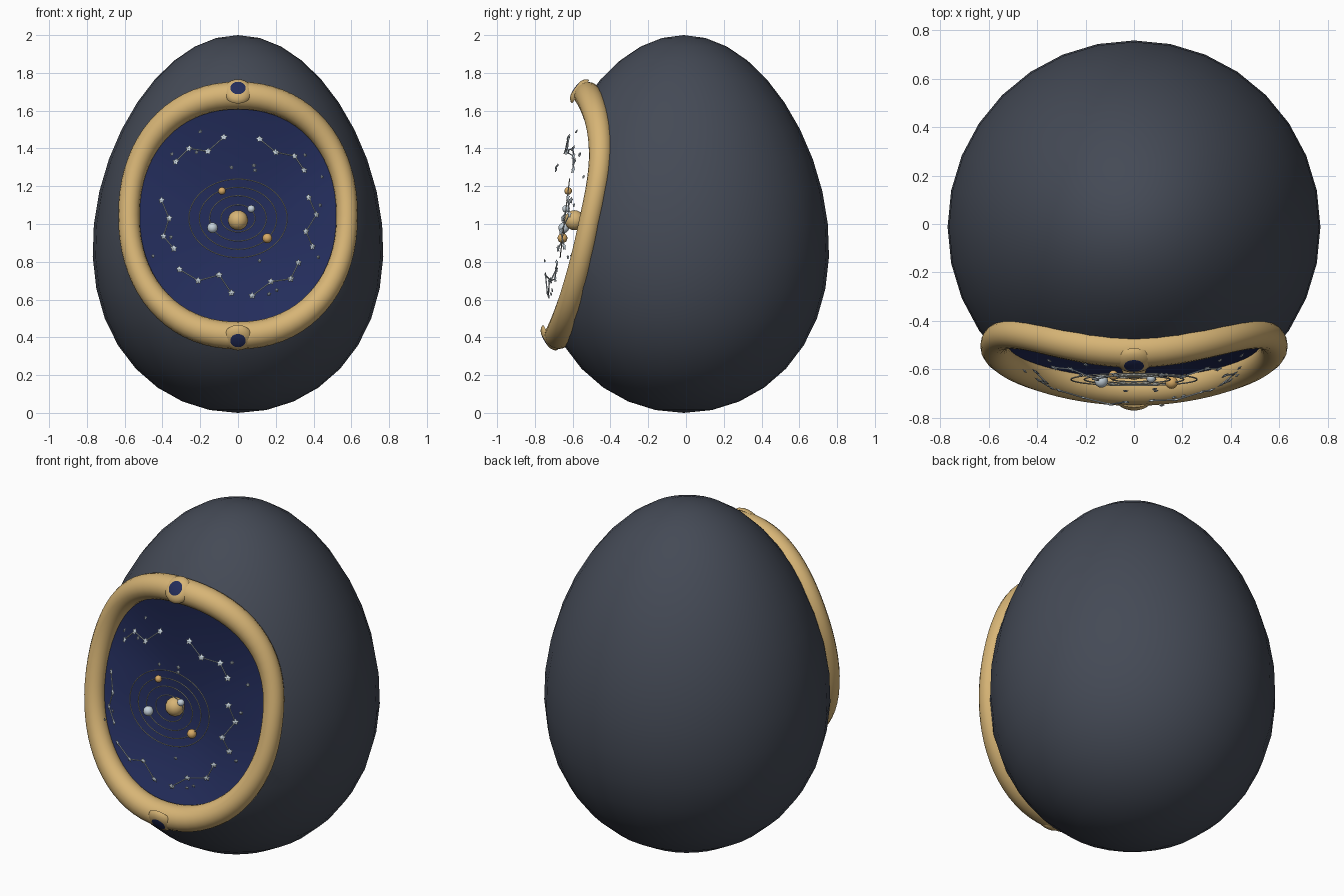
import bpy, bmesh, math
from mathutils import Vector, Matrix

if "Cube" in bpy.data.objects:
    bpy.data.objects.remove(bpy.data.objects["Cube"])

CY = -0.012                      # depth of the egg axis
OPEN_Z, OPEN_A, OPEN_B = 1.045, 0.577, 0.635   # window centre and half sizes


def mat(name, rgb):
    m = bpy.data.materials.new(name)
    m.diffuse_color = (*rgb, 1)
    m.use_nodes = True
    m.node_tree.nodes["Principled BSDF"].inputs["Base Color"].default_value = m.diffuse_color
    return m


CHARCOAL = mat("charcoal shell", (0.058, 0.068, 0.092))
GOLD = mat("warm gold", (0.68, 0.46, 0.18))
NAVY = mat("night blue", (0.017, 0.026, 0.105))
SILVER = mat("pale silver", (0.56, 0.64, 0.70))
AMBER = mat("amber planet", (0.68, 0.40, 0.13))
ORBIT = mat("orbit grey", (0.55, 0.56, 0.50))


def finish(name, bm, mats, angle=40):
    bmesh.ops.recalc_face_normals(bm, faces=bm.faces)
    me = bpy.data.meshes.new(name)
    bm.to_mesh(me)
    bm.free()
    ob = bpy.data.objects.new(name, me)
    bpy.context.collection.objects.link(ob)
    for m in mats:
        me.materials.append(m)
    smooth(ob, angle)
    return ob


def smooth(ob, angle):
    bpy.ops.object.select_all(action='DESELECT')
    ob.select_set(True)
    bpy.context.view_layer.objects.active = ob
    bpy.ops.object.shade_smooth_by_angle(angle=math.radians(angle))


def egg_r(z):
    c = max(-1, min(1, z - 1))
    return 0.763 * math.sqrt(1 - c * c) * (1 - 0.135 * c)


def on_egg(x, z, k=1.0):
    r = egg_r(z) * k
    return Vector((x, CY - math.sqrt(max(0, r * r - x * x)), z))


def loop_point(t, k=1.0):
    """Point (x, z) on the rounded oval window outline."""
    c, s = math.cos(t), math.sin(t)
    p = 2 / 2.15
    return (math.copysign(abs(c) ** p, c) * OPEN_A * k,
            OPEN_Z + math.copysign(abs(s) ** p, s) * OPEN_B * k)


def bridge(bm, a, b, closed=True):
    n = len(a)
    for i in range(n if closed else n - 1):
        j = (i + 1) % n
        bm.faces.new((a[i], a[j], b[j], b[i]))


def fan(bm, ring, tip):
    for i in range(len(ring)):
        bm.faces.new((ring[i], ring[(i + 1) % len(ring)], tip))


def sweep(bm, pts, radii, sides):
    """Closed tube through a loop of points."""
    n, rings = len(pts), []
    for i, p in enumerate(pts):
        d = (pts[(i + 1) % n] - pts[i - 1]).normalized()
        u = Vector((0, -1, 0))
        u = (u - d * u.dot(d)).normalized()
        v = d.cross(u)
        rings.append([bm.verts.new(p + radii[i] * (u * math.cos(a) + v * math.sin(a)))
                      for a in (2 * math.pi * k / sides for k in range(sides))])
    for i in range(n):
        bridge(bm, rings[i], rings[(i + 1) % n])


# Egg shell, turned from its profile
bm = bmesh.new()
rings = []
for i in range(1, 18):
    z = 1 - math.cos(math.pi * i / 18)
    rings.append([bm.verts.new((egg_r(z) * math.cos(a), CY + egg_r(z) * math.sin(a), z))
                  for a in (2 * math.pi * k / 32 for k in range(32))])
for a, b in zip(rings, rings[1:]):
    bridge(bm, a, b)
fan(bm, rings[0], bm.verts.new((0, CY, 0)))
fan(bm, rings[-1], bm.verts.new((0, CY, 2)))
shell = finish("egg_shell", bm, [CHARCOAL])

# Window cut through the front of the shell
N = 72
angles = [2 * math.pi * i / N for i in range(N)]
bm = bmesh.new()
ends = []
for y in (-1.2, -0.3):
    ends.append([bm.verts.new((x, y, z)) for x, z in (loop_point(t) for t in angles)])
    bm.faces.new(ends[-1])
bridge(bm, *ends)
cutter = finish("window_cutter", bm, [CHARCOAL])
cutter.hide_render = True
mod = shell.modifiers.new("window", 'BOOLEAN')
mod.operation, mod.solver, mod.object = 'DIFFERENCE', 'EXACT', cutter
bpy.context.view_layer.objects.active = shell
bpy.ops.object.modifier_apply(modifier=mod.name)
bpy.data.objects.remove(cutter)
smooth(shell, 40)

# Gold frame following the shell around the window
path = [on_egg(*loop_point(t)) for t in angles]
bm = bmesh.new()
sweep(bm, path, [0.057 + 0.016 * math.sin(t) ** 2 for t in angles], 16)
finish("window_frame", bm, [GOLD], 60)

# Night-sky dish behind the window
bm = bmesh.new()
mid = Vector((0, -0.45, OPEN_Z))
rings = []
for k in range(1, 9):
    s = k / 8
    rings.append([bm.verts.new((p.x * s, mid.y + (p.y - mid.y) * s * s,
                                mid.z + (p.z - mid.z) * s)) for p in path])
for a, b in zip(rings, rings[1:]):
    bridge(bm, a, b)
fan(bm, rings[0], bm.verts.new(mid))
dish = finish("sky_dish", bm, [NAVY], 60)
if sum((p.normal.y for p in dish.data.polygons)) > 0:
    dish.data.flip_normals()


# Domed studs with a blue stone at the top and bottom of the frame
def stud(name, centre, axis):
    bm = bmesh.new()
    rot = Vector(axis).to_track_quat('Z', 'Y').to_matrix().to_4x4()
    prof = [(0.077, 0), (0.074, 0.011), (0.066, 0.021), (0.054, 0.029), (0.041, 0.034),
            (0.022, 0.037)]
    under = [(0.05, 0.010), (0.025, 0.015)]
    rings = [[bm.verts.new((r * math.cos(a), r * math.sin(a), h))
              for a in (2 * math.pi * k / 24 for k in range(24))]
             for r, h in under[::-1] + prof]
    for a, b in zip(rings, rings[1:]):
        bridge(bm, a, b)
    fan(bm, rings[0], bm.verts.new((0, 0, 0.016)))
    fan(bm, rings[-1], bm.verts.new((0, 0, 0.038)))
    for f in bm.faces:
        f.material_index = int(f.calc_center_median().z > 0.0342)
    bm.transform(Matrix.Translation(centre) @ rot)
    finish(name, bm, [GOLD, NAVY])


stud("top_stud", (0, -0.558, 1.70), (0, -0.81, 0.59))
stud("bottom_stud", (0, -0.717, 0.40), (0, -0.86, -0.51))


# Sun and planets
def ball(name, p, r, m):
    bm = bmesh.new()
    bmesh.ops.create_uvsphere(bm, u_segments=16, v_segments=10, radius=r,
                              matrix=Matrix.Translation(p))
    finish(name, bm, [m], 60)


def orbit_y(z):
    return -0.64 + 0.12 * (z - 1.04)


ball("sun", (0, -0.59, 1.02), 0.053, GOLD)
for i, (x, z, r, m) in enumerate([(-0.085, 1.175, 0.02, AMBER), (0.07, 1.08, 0.02, SILVER),
                                  (-0.135, 0.98, 0.028, SILVER), (0.155, 0.925, 0.026, AMBER)]):
    ball(f"planet_{i + 1}", (x, orbit_y(z), z), r, m)

# Orbit wires
bm = bmesh.new()
for a in (0.09, 0.15, 0.205, 0.26):
    pts = []
    for t in (2 * math.pi * k / 56 for k in range(56)):
        z = 1.03 + 0.8 * a * math.sin(t)
        pts.append(Vector((a * math.cos(t), orbit_y(z), z)))
    sweep(bm, pts, [0.003] * 56, 5)
finish("orbit_rings", bm, [ORBIT], 80)

# Constellations: stars joined by thin rods, floating along the shell's curve
chains = [
    [(-.33, 1.33), (-.26, 1.40), (-.16, 1.385), (-.075, 1.46)],
    [(.115, 1.45), (.20, 1.38), (.30, 1.36), (.35, 1.285)],
    [(-.405, 1.125), (-.365, 1.03), (-.395, .935), (-.34, .87)],
    [(.375, 1.14), (.415, 1.05), (.36, .96), (.395, .88)],
    [(-.31, .76), (-.21, .70), (-.10, .73), (-.035, .635)],
    [(.075, .62), (.175, .695), (.28, .71), (.32, .795)]]
loose = [(-.20, 1.49), (-.35, 1.37), (.355, 1.365), (-.45, .83), (.445, 1.25), (.435, 1.10),
         (.425, .825), (-.035, 1.30), (.085, 1.31), (.09, 1.285), (.115, .805), (.165, .63),
         (.205, .65), (-.355, .93), (-.22, 1.38)]


def star(bm, x, z, r):
    p = on_egg(x, z, 0.97)
    n = Vector((p.x, p.y - CY, (z - 0.9) * 0.6)).normalized()
    u = n.cross(Vector((0, 0, 1))).normalized()
    v = u.cross(n)
    ring = []
    for k in range(10):
        a, q = math.pi * k / 5, r * (1 if k % 2 == 0 else 0.6)
        ring.append(bm.verts.new(p + q * (u * math.sin(a) + v * math.cos(a))))
    fan(bm, ring, bm.verts.new(p + n * 0.005))
    fan(bm, ring[::-1], bm.verts.new(p - n * 0.005))


bm_star, bm_rod = bmesh.new(), bmesh.new()
for chain in chains:
    for x, z in chain:
        star(bm_star, x, z, 0.021)
    for p, q in zip(chain, chain[1:]):
        p, q = on_egg(*p, 0.97), on_egg(*q, 0.97)
        d = q - p
        m = Matrix.Translation((p + q) / 2) @ d.to_track_quat('Z', 'Y').to_matrix().to_4x4()
        bmesh.ops.create_cone(bm_rod, cap_ends=True, segments=6, radius1=0.0035,
                              radius2=0.0035, depth=d.length, matrix=m)
for x, z in loose:
    star(bm_star, x, z, 0.013)
finish("stars", bm_star, [SILVER], 20)
finish("constellation_rods", bm_rod, [SILVER], 70)
